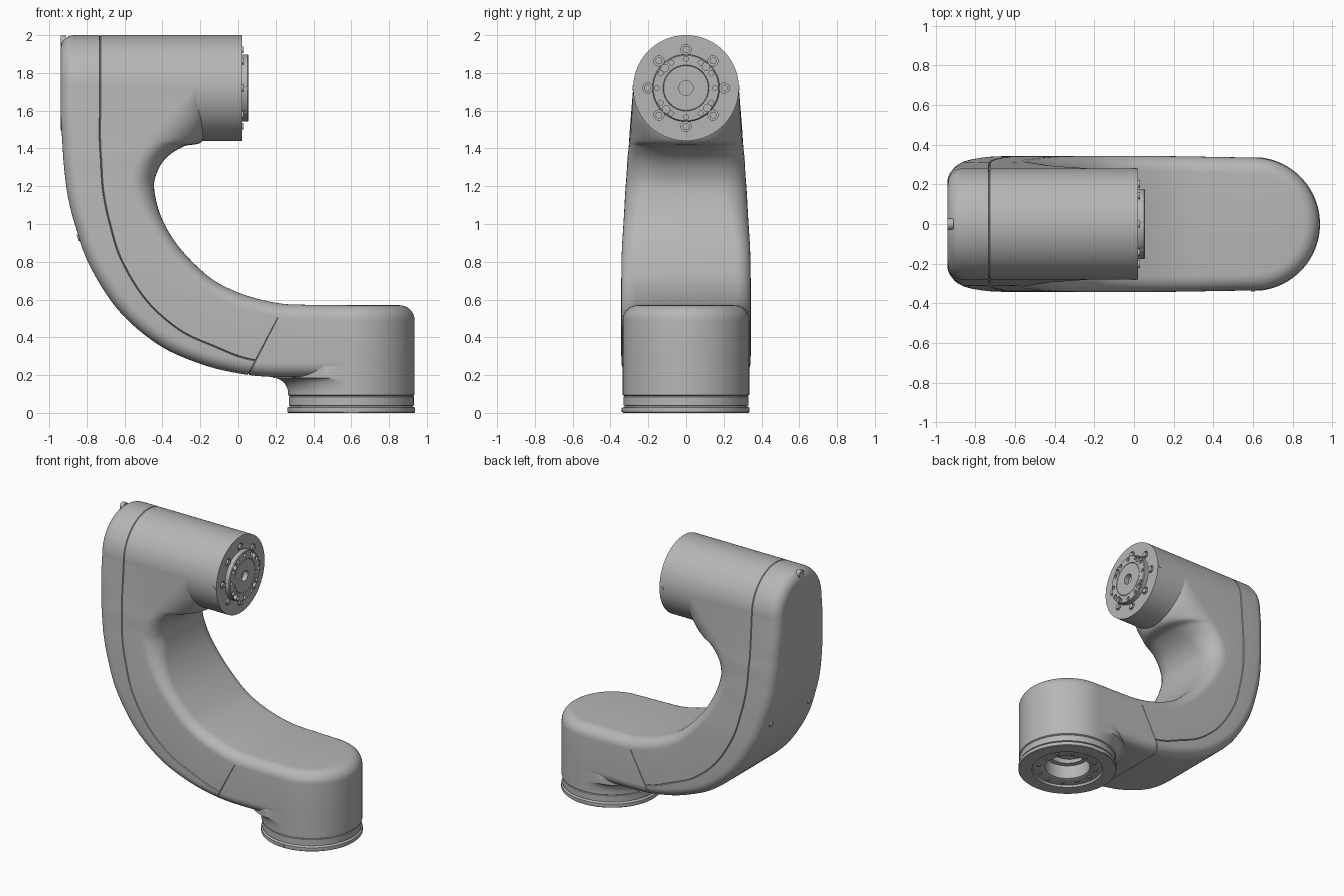
import bpy, bmesh, math
from math import sin, cos, pi, sqrt
from mathutils import Matrix, Vector

cube = bpy.data.objects.get("Cube")
if cube:
    bpy.data.objects.remove(cube, do_unlink=True)


def material(name, value):
    mat = bpy.data.materials.new(name)
    mat.use_nodes = True
    colour = (value, value, value, 1)
    mat.diffuse_color = colour
    mat.node_tree.nodes["Principled BSDF"].inputs["Base Color"].default_value = colour
    return mat


GREY = material("cast grey", 0.47)


def smooth(mesh):
    mesh.shade_smooth()
    mesh.set_sharp_from_angle(angle=math.radians(32))


def finish(name, bm):
    bmesh.ops.recalc_face_normals(bm, faces=bm.faces)
    mesh = bpy.data.meshes.new(name)
    bm.to_mesh(mesh)
    bm.free()
    mesh.materials.append(GREY)
    smooth(mesh)
    obj = bpy.data.objects.new(name, mesh)
    bpy.context.collection.objects.link(obj)
    return obj


def skin(bm, rings):
    """Bridge consecutive closed rings; a one-vertex ring becomes a fan."""
    for a, b in zip(rings, rings[1:]):
        n = max(len(a), len(b))
        for i in range(n):
            j = (i + 1) % n
            if len(a) == 1:
                bm.faces.new((a[0], b[i], b[j]))
            elif len(b) == 1:
                bm.faces.new((a[i], b[0], a[j]))
            else:
                bm.faces.new((a[i], a[j], b[j], b[i]))


def revolve(name, profile, place, shape=lambda x, y, h: (x, y, h), steps=96):
    bm = bmesh.new()
    rings = []
    for r, h in profile:
        count = 1 if r == 0 else steps
        rings.append([bm.verts.new(place @ Vector(shape(
            r * cos(2 * pi * i / steps), r * sin(2 * pi * i / steps), h)))
            for i in range(count)])
    skin(bm, rings)
    return finish(name, bm)


def discs(name, items, axis, depth):
    """Short cylinders (centre, radius) sharing one axis."""
    bm = bmesh.new()
    turn = Vector((0, 0, 1)).rotation_difference(Vector(axis)).to_matrix().to_4x4()
    for centre, radius in items:
        bmesh.ops.create_cone(bm, cap_ends=True, segments=24, radius1=radius,
                              radius2=radius, depth=depth,
                              matrix=Matrix.Translation(centre) @ turn)
    return finish(name, bm)


def circle(count, radius, x, z, offset=0):
    return [Vector((x, radius * cos(2 * pi * i / count + offset),
                    z + radius * sin(2 * pi * i / count + offset)))
            for i in range(count)]


# Curved arm: outer x, z; inner x, z; half width; inner corner size; seam depth
STATIONS = [
    (-.94, 1.72, -.17, 1.72, .28, .05, .05, .21),
    (-.94, 1.6, -.17, 1.55, .29, .2, .13, .21),
    (-.935, 1.5, -.19, 1.437, .298, .27, .27, .205),
    (-.93, 1.42, -.29, 1.41, .303, .2, .24, .2),
    (-.925, 1.34, -.38, 1.35, .31, .15, .2, .2),
    (-.915, 1.24, -.43, 1.27, .315, .13, .17, .195),
    (-.9, 1.14, -.443, 1.18, .322, .12, .14, .19),
    (-.865, 1, -.403, 1.03, .33, .1, .1, .185),
    (-.785, .78, -.31, .875, .34, .08, .08, .17),
    (-.63, .54, -.16, .725, .343, .08, .08, .155),
    (-.42, .36, -.03, .65, .343, .08, .08, .135),
    (-.2, .26, .1, .605, .343, .08, .08, .12),
    (0, .21, .22, .58, .342, .08, .08, .09),
    (.2, .19, .33, .573, .34, .08, .08, .085),
    (.6, .19, .6, .57, .335, .08, .08, .085),
]
SEAM_END, ROUND, STEPS = 12.3, .075, 8


def station(t):
    """Catmull-Rom blend of the stations."""
    last = len(STATIONS) - 1
    k = min(int(t), last - 1)
    f = t - k
    p = [STATIONS[min(max(k + d, 0), last)] for d in (-1, 0, 1, 2)]
    return [.5 * (2 * b + (c - a) * f + (2 * a - 5 * b + 4 * c - d) * f * f
                  + (3 * b - a - 3 * c + d) * f ** 3) for a, b, c, d in zip(*p)]


def arm_ring(bm, t):
    ox, oz, ix, iz, w, rx, ry, s = station(t)
    start = Vector((ox, 0, oz))
    run = Vector((ix, 0, iz)) - start
    length, run = run.length, run.normalized()
    angles = [i * pi / 2 / STEPS for i in range(STEPS + 1)]
    half = [(ROUND * (1 - cos(a)), w - ROUND + ROUND * sin(a)) for a in angles]
    dip = .008 if t <= SEAM_END else 0
    half += [(s - .004, w), (s, w - dip), (s + .004, w)]
    if t == SEAM_END:
        half = [(u + .008, y - .006) for u, y in half]
    half += [(length - rx + rx * sin(a), w - ry + ry * cos(a)) for a in angles]
    loop = half + [(u, -y) for u, y in reversed(half)]
    return [bm.verts.new(start + run * u + Vector((0, y, 0))) for u, y in loop]


bm = bmesh.new()
times = [i / 8 for i in range(8 * (len(STATIONS) - 1) + 1)]
times = sorted(times + [SEAM_END - .02, SEAM_END, SEAM_END + .02])
rings = [arm_ring(bm, t) for t in times]
skin(bm, rings)
bm.faces.new(rings[0])
bm.faces.new(rings[-1])
finish("curved_arm", bm)

# Upper joint housing with seam, output flange and centre bore
AXIS_Z = 1.72
profile = [(0, -.94)]
profile += [(.205 + .075 * sin(i * pi / 16), -.865 - .075 * cos(i * pi / 16)) for i in range(9)]
profile += [(.28, -.734), (.273, -.73), (.28, -.726), (.28, .02), (.178, .02),
            (.178, .05), (.173, .055), (.122, .055), (.12, .05), (.118, .055),
            (.038, .055), (.038, .02), (0, .02)]
upright = Matrix.Translation((0, 0, AXIS_Z)) @ Matrix.Rotation(pi / 2, 4, 'Y')
housing = revolve("upper_joint_housing", profile, upright)

# Bolt sockets and threaded holes cut into the end face
cuts = [(p, .027) for p in circle(8, .203, .05, AXIS_Z)]
cuts += [(p, .013) for p in circle(12, .155, .07, AXIS_Z)]
cuts += [(p, .02) for p in circle(4, .155, .07, AXIS_Z, math.radians(47))]
cutter = discs("socket_cutter", cuts, (1, 0, 0), .08)
cutter.hide_render = True
mod = housing.modifiers.new("sockets", 'BOOLEAN')
mod.operation, mod.object, mod.solver = 'DIFFERENCE', cutter, 'EXACT'
bpy.context.view_layer.objects.active = housing
bpy.ops.object.modifier_apply(modifier=mod.name)
bpy.data.objects.remove(cutter, do_unlink=True)
smooth(housing.data)
discs("flange_bolts", [(p, .018) for p in circle(8, .203, .014, AXIS_Z)], (1, 0, 0), .03)

# Base joint housing, flared into the underside of the arm
BASE_R, FLARE, LOW = .335, .08, .105


def flare(x, y, h):
    rise = min(max(h - LOW, 0), FLARE)
    grow = FLARE - sqrt(FLARE ** 2 - rise ** 2)
    grow *= min(max((.3 - h) / .04, 0), 1)
    r = math.hypot(x, y)
    if r > 0:
        k = 1 + grow * max(0, -x / r) / r
        x, y = x * k, y * k
    return x, max(-BASE_R, min(BASE_R, y)), h


profile = [(0, .57)]
profile += [(.255 + .08 * sin(i * pi / 16), .49 + .08 * cos(i * pi / 16)) for i in range(9)]
profile += [(BASE_R, h) for h in (.3, .28, .26)]
profile += [(BASE_R, LOW + FLARE * cos(i * pi / 20)) for i in range(11)]
profile += [(BASE_R, .095), (.327, .09), (.331, .085), (.331, .04), (.322, .036),
            (.33, .031), (.338, .028), (.338, .004), (.334, 0), (.245, 0),
            (.24, .015), (.165, .015), (.155, .02), (.155, .12), (.12, .12),
            (.12, .16), (0, .16)]
revolve("base_joint_housing", profile, Matrix.Translation((.6, 0, 0)), flare)

# Ring of screws under the base
ring = [(Vector((.6 + .2 * cos(i * pi / 6), .2 * sin(i * pi / 6), .013)), .014) for i in range(12)]
discs("base_screws", ring, (0, 0, 1), .01)

# Small pins and markers
discs("top_locating_pin", [(Vector((-.925, 0, 1.97)), .028)], (1, 0, 0), .03)
discs("cover_screws", [(Vector((-.835, y, .93)), .018) for y in (-.22, .22)], (-.93, 0, -.37), .03)
for side in (-1, 1):
    discs("side_alignment_pin", [(Vector((0, side * .276, AXIS_Z)), .013)], (0, 1, 0), .014)
discs("base_alignment_pin", [(Vector((.6, -.335, .016)), .01)], (0, 1, 0), .012)
